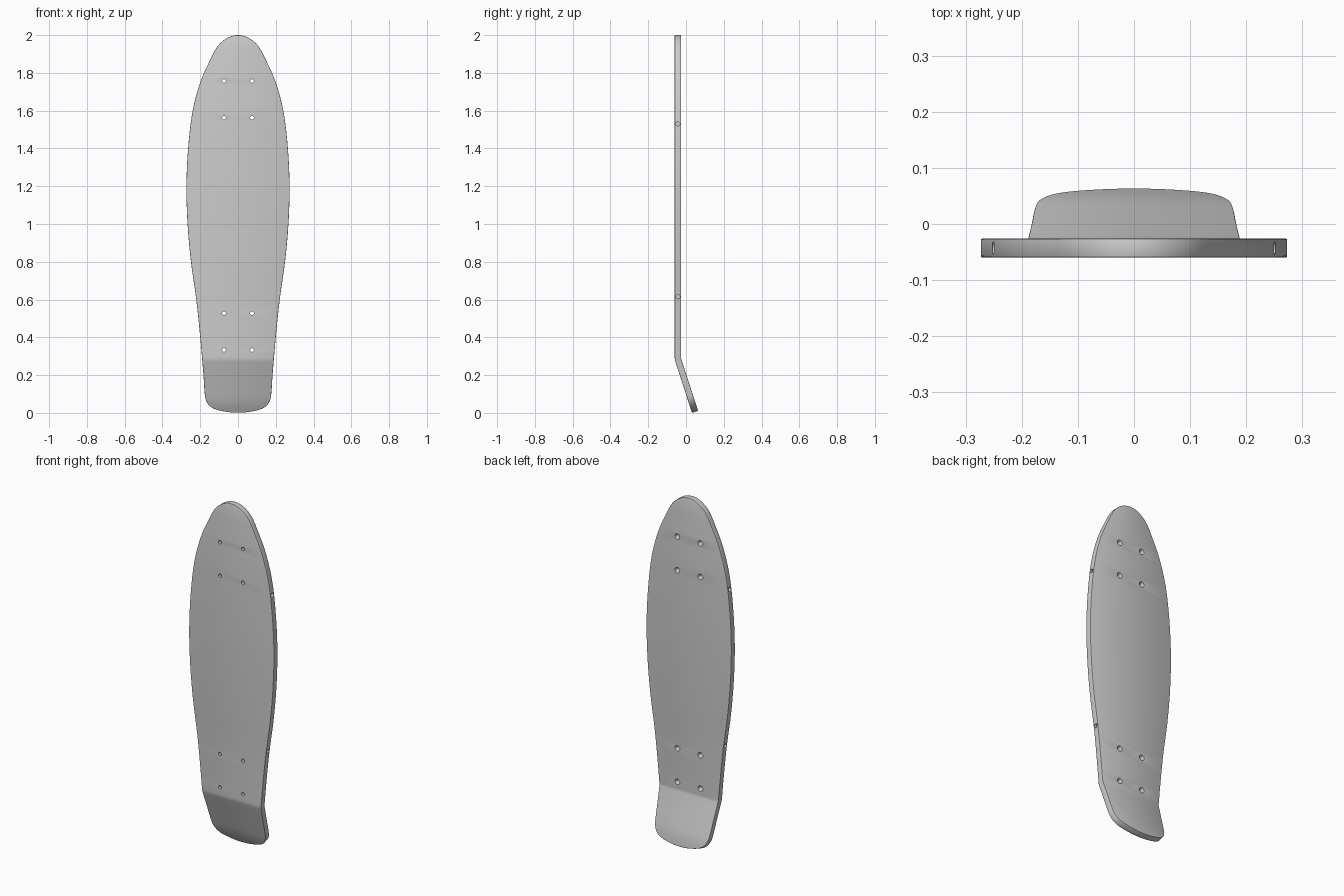
import bpy, bmesh, math
from mathutils import Vector
from mathutils.geometry import interpolate_bezier

if "Cube" in bpy.data.objects:
    bpy.data.objects.remove(bpy.data.objects["Cube"])

THICK = 0.034
FRONT = -0.06
BEND_LOW, BEND_HIGH = 0.27, 0.295
TAIL_ANGLE = math.radians(18)

grey = bpy.data.materials.new("deck grey")
grey.use_nodes = True
colour = (0.6, 0.6, 0.6, 1)
grey.diffuse_color = colour
grey.node_tree.nodes["Principled BSDF"].inputs["Base Color"].default_value = colour

# Half outline of the deck as (half width, height), nose to tail
outline = [(0, 2), (0.055, 1.986), (0.105, 1.945), (0.142, 1.88), (0.198, 1.755),
           (0.24, 1.6), (0.264, 1.4), (0.273, 1.2), (0.267, 1.0), (0.249, 0.8),
           (0.221, 0.6), (0.2, 0.4), (0.183, 0.2), (0.176, 0.1), (0.168, 0.062),
           (0.14, 0.028), (0.08, 0.008), (0, 0)]


def smooth_curve(points, steps):
    """Catmull-Rom curve through the points, mirrored at both ends."""
    pts = [Vector((x, 0, z)) for x, z in points]
    pts = [Vector((-pts[1].x, 0, pts[1].z))] + pts + [Vector((-pts[-2].x, 0, pts[-2].z))]
    curve = []
    for a, b, c, d in zip(pts, pts[1:], pts[2:], pts[3:]):
        reach = (c - b).length / 3
        t0, t1 = (c - a).normalized() * reach, (d - b).normalized() * reach
        curve += interpolate_bezier(b, b + t0, c - t1, c, steps + 1)[:-1]
    return curve + [pts[-2]]


def width_at(z, curve):
    for p, q in zip(curve, curve[1:]):
        if q.z <= z <= p.z:
            return p.lerp(q, (p.z - z) / (p.z - q.z)).x


def lean(z):
    """Front face offset and surface angle at a height."""
    t = min(max((BEND_HIGH - z) / (BEND_HIGH - BEND_LOW), 0), 1)
    slope = math.tan(TAIL_ANGLE)
    y = FRONT + slope * t * t * (BEND_HIGH - BEND_LOW) / 2
    return y + slope * max(BEND_LOW - z, 0), TAIL_ANGLE * t


# Deck with kicked tail, skinned from rows of four points
curve = smooth_curve(outline, 5)
bend = [BEND_LOW + (BEND_HIGH - BEND_LOW) * i / 4 for i in range(5)]
rows = [(p.x, p.z) for p in curve if not BEND_LOW - 0.005 < p.z < BEND_HIGH + 0.005]
rows += [(width_at(z, curve), z) for z in bend]
rows.sort(key=lambda r: -r[1])

bm = bmesh.new()
rings = []
for x, z in rows:
    y, angle = lean(z)
    back = (y + THICK * math.cos(angle), z + THICK * math.sin(angle))
    sides = (x, -x) if x > 1e-5 else (0,)
    front_pts = [bm.verts.new((s, y, z)) for s in sides]
    back_pts = [bm.verts.new((s, *back)) for s in sides]
    rings.append((front_pts[0], front_pts[-1], back_pts[-1], back_pts[0]))
for upper, lower in zip(rings, rings[1:]):
    for i in range(4):
        j = (i + 1) % 4
        corners = list(dict.fromkeys((upper[i], upper[j], lower[j], lower[i])))
        if len(corners) > 2:
            bm.faces.new(corners)
bmesh.ops.recalc_face_normals(bm, faces=bm.faces)
# Softened rim
rim = [e for e in bm.edges if e.calc_face_angle(0) > math.radians(50)]
bmesh.ops.bevel(bm, geom=rim, offset=0.003, segments=2, affect='EDGES', profile=0.5)
mesh = bpy.data.meshes.new("deck")
bm.to_mesh(mesh)
bm.free()
deck = bpy.data.objects.new("deck", mesh)
bpy.context.collection.objects.link(deck)
mesh.materials.append(grey)


def drill(name, place, axis, r1, r2, depth):
    """Hidden cone or cylinder that is cut out of the deck."""
    bpy.ops.mesh.primitive_cone_add(vertices=20, radius1=r1, radius2=r2, depth=depth, location=place)
    tool = bpy.context.object
    tool.name = name
    tool.rotation_euler = Vector(axis).to_track_quat('Z', 'Y').to_euler()
    tool.hide_render = True
    tool.data.materials.append(grey)
    cut = deck.modifiers.new(name, 'BOOLEAN')
    cut.object = tool
    cut.solver = 'EXACT'
    return tool


cutters = []
for side in (-1, 1):
    # Truck bolt holes, countersunk at the back
    for z in (1.757, 1.562, 0.527, 0.333):
        x = side * 0.074
        cutters.append(drill("bolt_hole_cutter", (x, FRONT + THICK / 2, z), (0, 1, 0), 0.01, 0.01, 0.1))
        cutters.append(drill("countersink_cutter", (x, FRONT + THICK, z), (0, 1, 0), 0.01, 0.022, 0.024))
    # Blind holes in the edges
    for z in (1.53, 0.615):
        x = side * width_at(z, curve)
        cutters.append(drill("edge_hole_cutter", (x, FRONT + 0.017, z), (side, 0, 0), 0.011, 0.011, 0.05))

# Apply the cuts and shade smooth with sharp edges
bpy.ops.object.select_all(action='DESELECT')
deck.select_set(True)
bpy.context.view_layer.objects.active = deck
for cut in list(deck.modifiers):
    bpy.ops.object.modifier_apply(modifier=cut.name)
for tool in cutters:
    bpy.data.objects.remove(tool)
bpy.ops.object.shade_smooth_by_angle(angle=math.radians(30))
